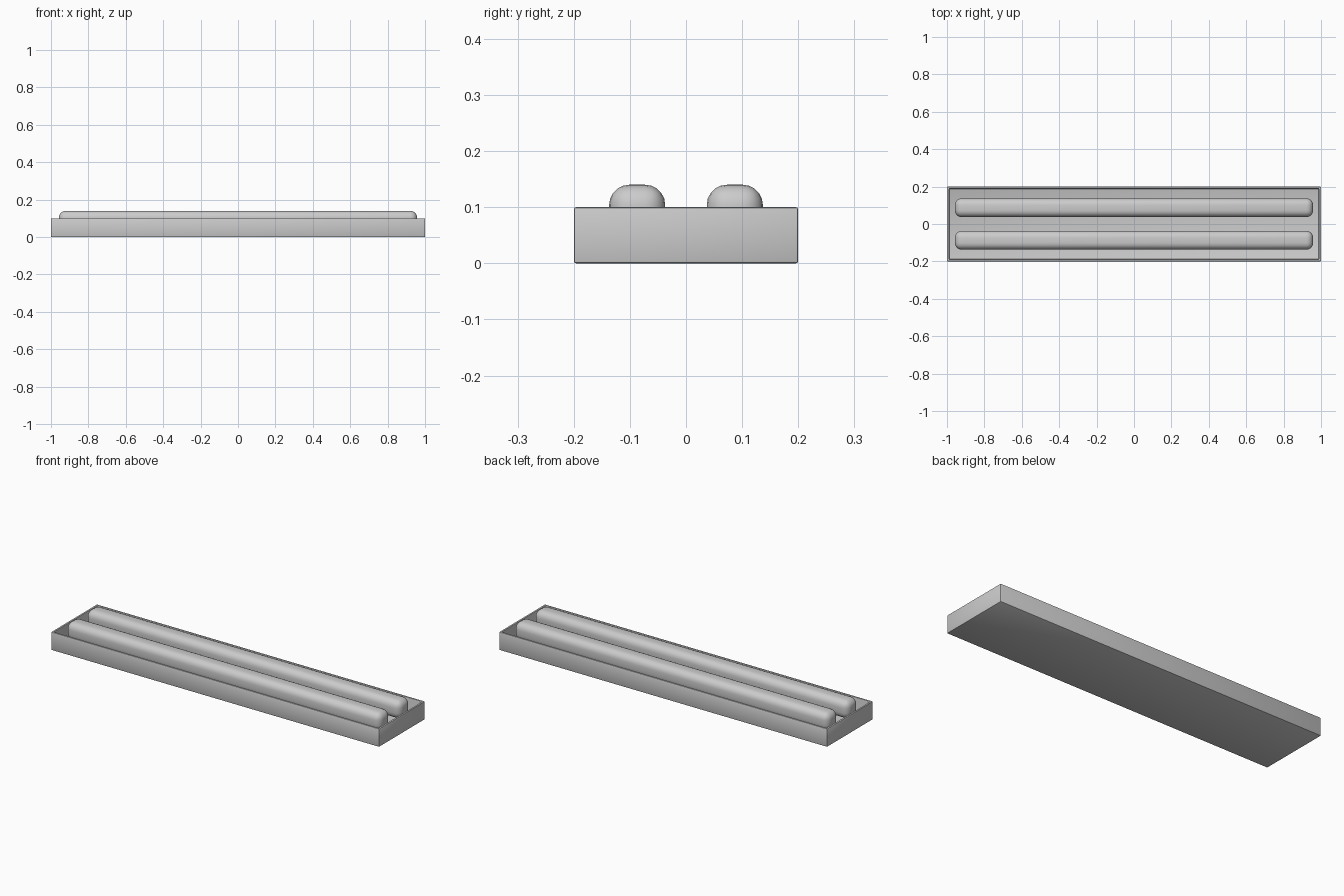
import bpy, bmesh

if "Cube" in bpy.data.objects:
    bpy.data.objects.remove(bpy.data.objects["Cube"])


def box(name, size, center):
    bpy.ops.mesh.primitive_cube_add(size=1, location=center)
    ob = bpy.context.object
    ob.name = name
    ob.scale = size
    bpy.ops.object.transform_apply(location=False, rotation=False, scale=True)
    return ob


def finish(ob, width, segments):
    mod = ob.modifiers.new("rounding", "BEVEL")
    mod.width = width
    mod.segments = segments
    mod.limit_method = 'ANGLE'
    bpy.context.view_layer.objects.active = ob
    bpy.ops.object.modifier_apply(modifier=mod.name)
    bpy.ops.object.shade_smooth_by_angle()


# Housing: shallow open tray with thin rim and recessed floor
WALL, DEPTH = 0.016, 0.08
tray = box("housing_tray", (2, 0.4, 0.1), (0, 0, 0.05))
bm = bmesh.new()
bm.from_mesh(tray.data)
bm.normal_update()
top = [f for f in bm.faces if f.normal.z > 0.9]
bmesh.ops.inset_region(bm, faces=top, thickness=WALL)
ext = bmesh.ops.extrude_face_region(bm, geom=top)
verts = [g for g in ext["geom"] if isinstance(g, bmesh.types.BMVert)]
bmesh.ops.delete(bm, geom=[f for f in top if f.is_valid], context='FACES_ONLY')
bmesh.ops.translate(bm, verts=verts, vec=(0, 0, -DEPTH))
bmesh.ops.recalc_face_normals(bm, faces=bm.faces)
bm.to_mesh(tray.data)
bm.free()
finish(tray, 0.004, 2)

# Two rounded lamp tubes lying in the tray
for side, name in ((-1, "front_tube"), (1, "back_tube")):
    tube = box(name, (1.916, 0.1, 0.1), (0, side * 0.087, 0.09))
    finish(tube, 0.036, 5)
